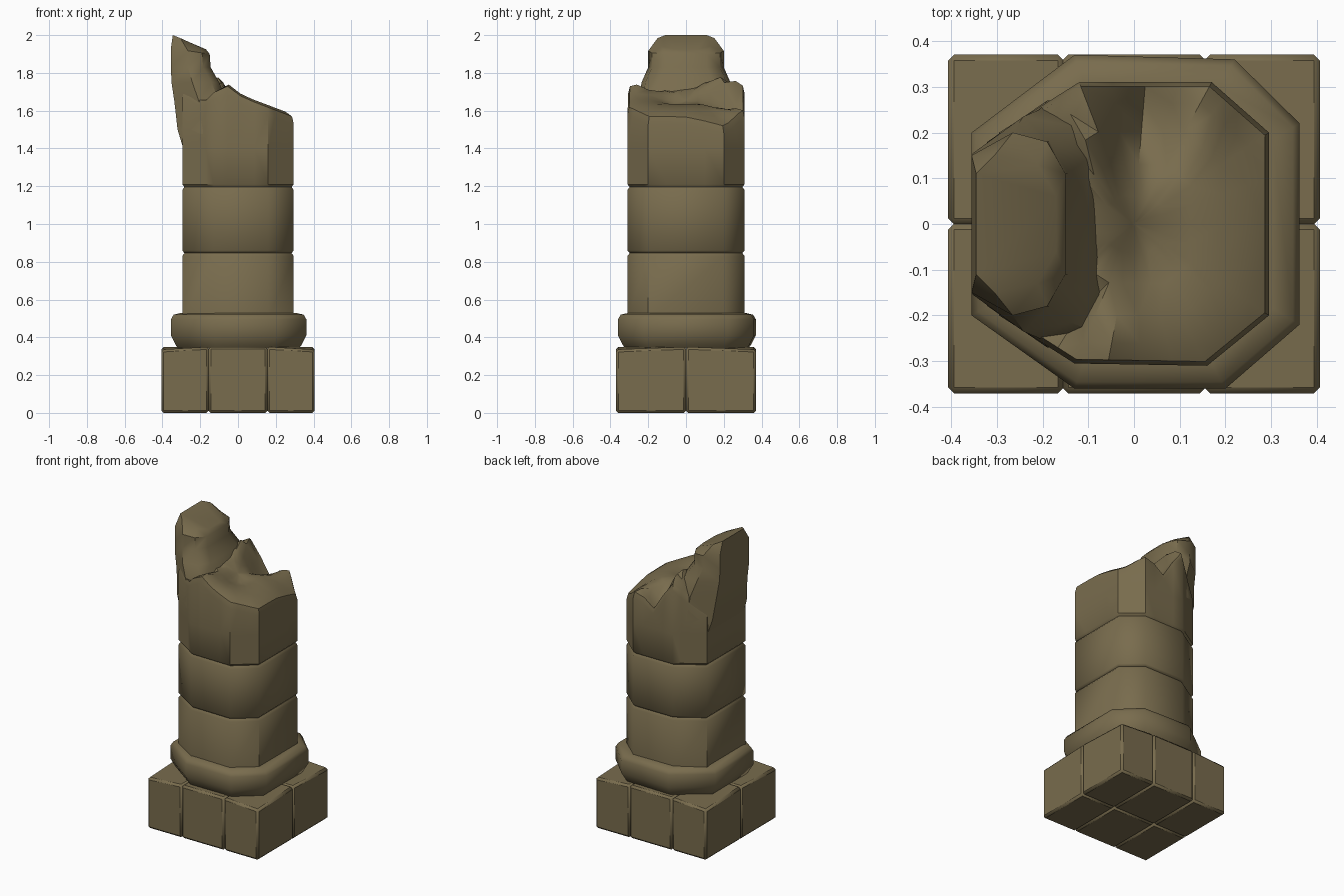
import bpy, bmesh, math
from mathutils import Vector

if "Cube" in bpy.data.objects:
    bpy.data.objects.remove(bpy.data.objects["Cube"])

stone = bpy.data.materials.new("olive_stone")
stone.diffuse_color = (0.19, 0.15, 0.075, 1)
stone.use_nodes = True
stone.node_tree.nodes["Principled BSDF"].inputs["Base Color"].default_value = stone.diffuse_color


def finish(name, bm, angle=50, bevel=0):
    bmesh.ops.recalc_face_normals(bm, faces=bm.faces[:])
    me = bpy.data.meshes.new(name)
    bm.to_mesh(me)
    bm.free()
    me.materials.append(stone)
    ob = bpy.data.objects.new(name, me)
    bpy.context.collection.objects.link(ob)
    if bevel:
        mod = ob.modifiers.new("worn_edges", 'BEVEL')
        mod.width, mod.segments = bevel, 1
    bpy.ops.object.select_all(action='DESELECT')
    ob.select_set(True)
    bpy.context.view_layer.objects.active = ob
    bpy.ops.object.shade_smooth_by_angle(angle=math.radians(angle))
    return ob


def loft(name, rings, angle=50, tri=False):
    """Closed skin through rings of equal point count."""
    bm = bmesh.new()
    vs = [[bm.verts.new(p) for p in r] for r in rings]
    n = len(vs[0])
    for a, b in zip(vs, vs[1:]):
        for i in range(n):
            j = (i + 1) % n
            bm.faces.new((a[i], a[j], b[j], b[i]))
    bm.faces.new(vs[0])
    bm.faces.new(vs[-1])
    if tri:
        bmesh.ops.triangulate(bm, faces=bm.faces[:])
    return finish(name, bm, angle)


# Plinth: six worn blocks, seams form V grooves
for ix in (-1, 0, 1):
    w, cx = (0.31, 0) if ix == 0 else (0.25, ix * 0.28)
    for cy in (-0.185, 0.185):
        bm = bmesh.new()
        bmesh.ops.create_cube(bm, size=1)
        for v in bm.verts:
            edge = v.co.z > 0 and (v.co.x * ix > 0) + 1 or 0
            v.co = (cx + v.co.x * w * 1.01, cy + v.co.y * 0.372,
                    0.175 + v.co.z * 0.35)
            if edge == 2 and v.co.y * cy > 0.05:
                v.co.z -= 0.015
        finish("plinth_block", bm, 50, 0.013)

SHAFT = [(-.295, -.2), (-.13, -.305), (.16, -.31), (.295, -.2),
         (.295, .2), (.17, .31), (-.12, .31), (-.295, .2)]
COLLAR = [(-.355, -.2), (-.13, -.36), (.2, -.36), (.362, -.22),
          (.362, .22), (.22, .36), (-.13, .37), (-.355, .2)]


def stack(name, outline, profile):
    return loft(name, [[(x * s, y * s, z) for x, y in outline] for s, z in profile])


# Collar and two whole drums
stack("base_collar", COLLAR, [(.89, .34), (.93, .36), (1, .41), (1, .495), (.96, .52), (.84, .53)])
stack("lower_drum", SHAFT, [(1, .5), (1, .83), (.96, .847)])
stack("middle_drum", SHAFT, [(.96, .845), (1, .86), (1, 1.18), (.96, 1.197)])

# Broken top drum: rim and inner rings follow a rough height rule
SUB = 4
fine = []
for a, b in zip(SHAFT, SHAFT[1:] + SHAFT[:1]):
    for k in range(SUB):
        fine.append(Vector(a).lerp(Vector(b), k / SUB))


def bump(x, y, cx, cy, rx, ry, h):
    return h * math.exp(-((x - cx) / rx) ** 2 - ((y - cy) / ry) ** 2)


def height(x, y):
    z = min(1.72, 1.69 - 0.38 * x)
    z += bump(x, y, .02, .25, .08, .14, -.16)     # back notch
    z += bump(x, y, -.16, -.2, .07, .09, -.10)    # front left pit
    z += bump(x, y, -.1, .2, .06, .12, .07)       # back lump
    z += bump(x, y, -.07, -.27, .06, .08, .04)    # front lump
    z += bump(x, y, .27, .2, .1, .12, -.05)       # low rear corner
    z += bump(x, y, .03, -.05, .07, .1, -.05)     # middle hollow
    if x < -.12 and y > .1:
        z -= .9 * min(-.12 - x, .2)               # rear left chip
    return z


rings = [[(p.x * s, p.y * s, z) for p in fine] for s, z in ((.96, 1.195), (1, 1.21), (1, 1.4))]
for s, dz in ((1, -.05), (.97, -.012), (.85, 0), (.65, 0), (.42, 0), (.2, 0), (.02, 0)):
    rings.append([(p.x * s, p.y * s, height(p.x * s, p.y * s) + dz) for p in fine])
loft("broken_top_drum", rings, 40, True)

# Leaning spire left standing: x0, x1, half depth, corner cut x/y, z, slope
SPIRE = [(-.29, .0, .27, .12, .08, 1.40, 0), (-.32, -.02, .27, .13, .09, 1.5, 0),
         (-.337, -.06, .25, .13, .09, 1.65, 0), (-.352, -.1, .235, .11, .08, 1.75, 0),
         (-.355, -.145, .2, .09, .05, 1.83, 0), (-.355, -.15, .2, .09, .05, 1.93, .03),
         (-.345, -.17, .15, .04, .04, 1.995, .07)]
rings = []
for x0, x1, d, cx, cy, z, sl in SPIRE:
    pts = [(x0, -d + cy), (x0 + cx, -d), (x1 - .04, -d + .02), (x1, -d + .09),
           (x1, d - .09), (x1 - .04, d - .02), (x0 + cx, d), (x0, d - cy)]
    rings.append([(x, y, z - sl * (x - x0) / (x1 - x0) + (.005 if sl == .07 and x < -.3 else 0))
                  for x, y in pts])
loft("broken_spire", rings, 45, True)
